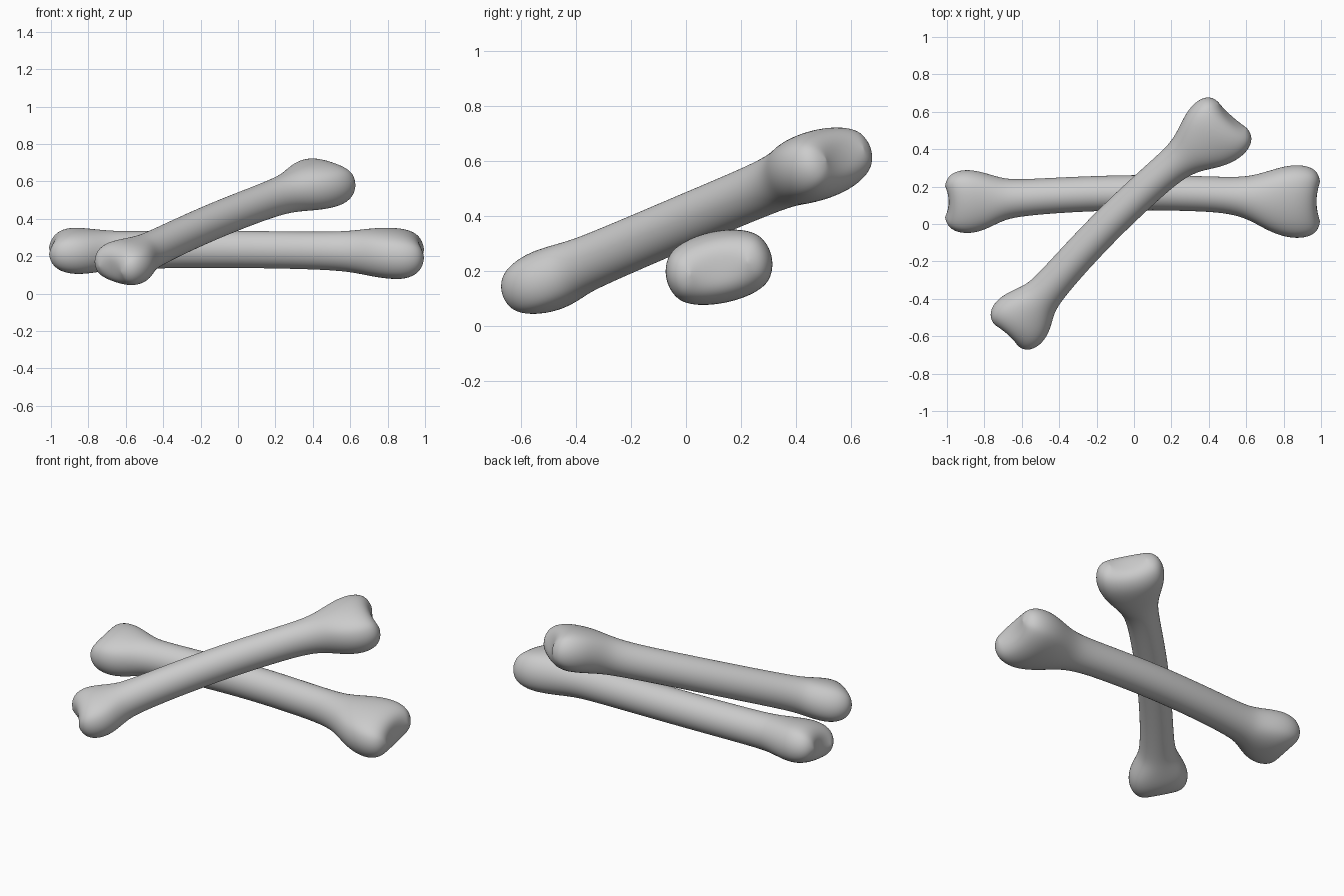
import bpy, bmesh
from math import cos, sin, pi, radians
from mathutils import Matrix, Vector

if "Cube" in bpy.data.objects:
    bpy.data.objects.remove(bpy.data.objects["Cube"])

# Cross-sections along a bone: x, centre y, centre z, half width, half height
SECTIONS = [
    (-0.99, 0.12, 0.228, 0.085, 0.035),
    (-0.98, 0.12, 0.228, 0.128, 0.080),
    (-0.945, 0.12, 0.230, 0.162, 0.115),
    (-0.88, 0.12, 0.229, 0.176, 0.130),
    (-0.80, 0.120, 0.227, 0.160, 0.123),
    (-0.71, 0.130, 0.230, 0.117, 0.110),
    (-0.63, 0.138, 0.232, 0.099, 0.103),
    (-0.35, 0.158, 0.236, 0.095, 0.101),
    (0.00, 0.170, 0.237, 0.095, 0.101),
    (0.30, 0.164, 0.232, 0.095, 0.101),
    (0.49, 0.156, 0.228, 0.096, 0.104),
    (0.61, 0.140, 0.225, 0.114, 0.112),
    (0.71, 0.123, 0.221, 0.160, 0.128),
    (0.80, 0.120, 0.216, 0.194, 0.138),
    (0.88, 0.120, 0.212, 0.201, 0.139),
    (0.94, 0.120, 0.212, 0.183, 0.117),
    (0.968, 0.120, 0.212, 0.148, 0.080),
    (0.975, 0.120, 0.212, 0.106, 0.036),
]
SIDES = 20
ROLL = radians(12)


def bone(name, length, girth, matrix):
    bm = bmesh.new()
    rings = []
    for x, cy, cz, a, b in SECTIONS:
        r = min(a, b)
        flat = max(a - r, 0)
        # Twin lobes only swell at the two ends
        end = max(0, (abs(x) - 0.7) / 0.3)
        ring = []
        for i in range(SIDES):
            t = 2 * pi * (i + 0.5) / SIDES
            y = r * a / max(a, r) * cos(t) if flat else a * cos(t)
            y += flat * max(-1, min(1, 1.6 * cos(t)))
            u = min(1, abs(y) / a)
            z = b * sin(t) * (1 - 0.10 * end * (1 - u * u))
            px = x + (0.022 * end * u * u if x > 0 else -0.022 * end * u * u)
            ry = y * cos(ROLL) - z * sin(ROLL)
            rz = y * sin(ROLL) + z * cos(ROLL)
            p = Vector((px * length, (cy - 0.12 + ry) * girth, (cz - 0.22 + rz) * girth))
            ring.append(bm.verts.new(matrix @ p))
        rings.append(ring)
    for r0, r1 in zip(rings, rings[1:]):
        for i in range(SIDES):
            j = (i + 1) % SIDES
            bm.faces.new((r0[i], r0[j], r1[j], r1[i]))
    # End caps as strips of quads across the lobes
    n = SIDES // 2
    for ring in (rings[0], rings[-1]):
        for i in range(n - 1):
            bm.faces.new((ring[i], ring[i + 1], ring[SIDES - 2 - i], ring[SIDES - 1 - i]))
    bmesh.ops.recalc_face_normals(bm, faces=bm.faces)
    for f in bm.faces:
        f.smooth = True
    me = bpy.data.meshes.new(name)
    bm.to_mesh(me)
    bm.free()
    ob = bpy.data.objects.new(name, me)
    bpy.context.collection.objects.link(ob)
    sub = ob.modifiers.new("smooth", 'SUBSURF')
    sub.levels = sub.render_levels = 2
    return ob


# Lower bone lies level, upper bone rests across it
bone("lower_bone", 1.0, 1.0, Matrix.Translation((0, 0.12, 0.22)))
bone("upper_bone", 0.875, 0.97,
     Matrix.Translation((-0.074, -0.002, 0.38))
     @ Matrix.Rotation(radians(44), 4, 'Z')
     @ Matrix.Rotation(radians(-17), 4, 'Y'))
